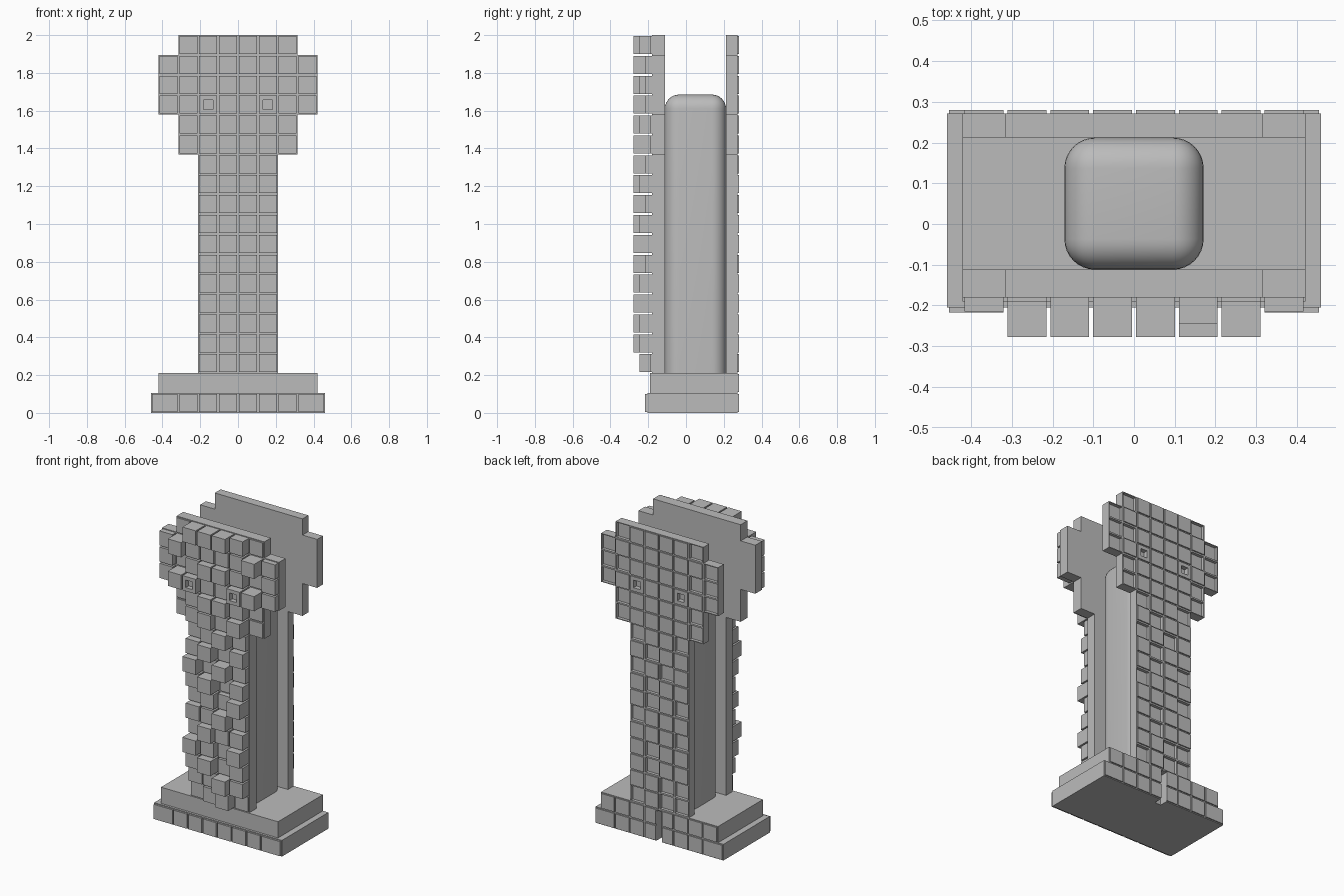
import bpy, bmesh
from mathutils import Vector

if "Cube" in bpy.data.objects:
    bpy.data.objects.remove(bpy.data.objects["Cube"])

U = 2 / 19                      # size of one square cell
GAP = 0.005                     # half of the groove between tiles
DEPTH = {'0': 0.01, '1': 0.035, '2': 0.065, '3': 0.098}

# Relief map from the top row down to the foot of the column
RELIEF = [
    ".033320.",
    "13222231",
    "10233201",
    "13322331",
    ".023320.",
    ".023230.",
    "..1231..",
    "..2312..",
    "..3131..",
    "..2302..",
    "..1213..",
    "..2231..",
    "..1322..",
    "..3213..",
    "..2312..",
    "..1132..",
    "..0120..",
]

grey = bpy.data.materials.new("plain_grey")
grey.diffuse_color = (0.5, 0.5, 0.5, 1)
grey.use_nodes = True
grey.node_tree.nodes["Principled BSDF"].inputs["Base Color"].default_value = grey.diffuse_color


def finish(name, bm):
    bmesh.ops.recalc_face_normals(bm, faces=bm.faces[:])
    me = bpy.data.meshes.new(name)
    bm.to_mesh(me)
    bm.free()
    ob = bpy.data.objects.new(name, me)
    bpy.context.collection.objects.link(ob)
    me.materials.append(grey)
    return ob


def emboss(bm, face, offset, eye):
    """Inset one cell and push it out, or in when the offset is negative."""
    n = face.normal.copy()
    bmesh.ops.inset_region(bm, faces=[face], thickness=GAP, use_even_offset=True)
    rim = bmesh.ops.extrude_discrete_faces(bm, faces=[face])['faces'][0]
    bmesh.ops.translate(bm, verts=rim.verts[:], vec=n * offset)
    if eye:
        bmesh.ops.inset_region(bm, faces=[rim], thickness=0.023, use_even_offset=True)
        hole = bmesh.ops.extrude_discrete_faces(bm, faces=[rim])['faces'][0]
        bmesh.ops.translate(bm, verts=hole.verts[:], vec=n * -0.03)


def panel(name, cells, y0, y1, front=None, back=None):
    """Slab made of cells (x0, x1, z0, z1, tag), tiled on its front or back."""
    bm = bmesh.new()
    for x0, x1, z0, z1, tag in cells:
        bm.faces.new([bm.verts.new((x, y0, z)) for x, z in
                      ((x0, z0), (x1, z0), (x1, z1), (x0, z1))])
    bmesh.ops.remove_doubles(bm, verts=bm.verts[:], dist=1e-4)
    ext = bmesh.ops.extrude_face_region(bm, geom=bm.faces[:], use_keep_orig=True)
    moved = [v for v in ext['geom'] if isinstance(v, bmesh.types.BMVert)]
    bmesh.ops.translate(bm, verts=moved, vec=(0, y1 - y0, 0))
    bmesh.ops.recalc_face_normals(bm, faces=bm.faces[:])
    bm.normal_update()
    work = []
    for f in bm.faces:
        if abs(f.normal.y) < 0.9:
            continue
        rule = front if f.normal.y < 0 else back
        if rule is None:
            continue
        c = f.calc_center_median()
        tag = next(t for a, b, d, e, t in cells if a < c.x < b and d < c.z < e)
        work.append((f, rule(tag[0]), tag[1]))
    for f, offset, eye in work:
        emboss(bm, f, offset, eye)
    return finish(name, bm)


def base_cells(half, row):
    xs = [-half] + [U * i for i in range(-3, 4)] + [half]
    return [(a, b, row * U, row * U + U, ('3', False)) for a, b in zip(xs, xs[1:])]


# Front and back panels
cells = []
for i, line in enumerate(RELIEF):
    z = (18 - i) * U
    for c, ch in enumerate(line):
        if ch != '.':
            eye = i == 3 and c in (2, 5)
            cells.append(((c - 4) * U, (c - 3) * U, z, z + U, (ch, eye)))


def back_rule(ch):
    return -0.02 if ch in '01' else 0.008


panel("front_panel", cells, -0.18, -0.112, front=lambda ch: DEPTH[ch])
panel("back_panel", cells, 0.212, 0.272, back=back_rule)

# Stepped base
lower = panel("base_lower", base_cells(0.46, 0), -0.205, 0.272,
              front=lambda ch: 0.012, back=back_rule)
upper = panel("base_upper", base_cells(4 * U, 1), -0.19, 0.272, back=back_rule)

# Narrow slot in the back of the base
bm = bmesh.new()
bmesh.ops.create_cube(bm, size=1)
for v in bm.verts:
    v.co = Vector((v.co.x * 0.045, 0.26 + v.co.y * 0.08, 0.09 + v.co.z * 0.22))
cutter = finish("slot_cutter", bm)
cutter.hide_render = True
for ob in (lower, upper):
    mod = ob.modifiers.new("slot", 'BOOLEAN')
    mod.operation = 'DIFFERENCE'
    mod.solver = 'EXACT'
    mod.object = cutter
    bpy.context.view_layer.objects.active = ob
    bpy.ops.object.modifier_apply(modifier=mod.name)
bpy.data.objects.remove(cutter)

# Rounded core between the panels
bm = bmesh.new()
bmesh.ops.create_cube(bm, size=1)
for v in bm.verts:
    v.co = Vector((v.co.x * 0.342, 0.05 + v.co.y * 0.324, 0.9475 + v.co.z * 1.475))
edges = [e for e in bm.edges if max(v.co.z for v in e.verts) > 1]
bmesh.ops.bevel(bm, geom=edges, offset=0.075, segments=8, profile=0.5, affect='EDGES')
core = finish("core", bm)
bpy.ops.object.select_all(action='DESELECT')
core.select_set(True)
bpy.context.view_layer.objects.active = core
bpy.ops.object.shade_smooth_by_angle()
